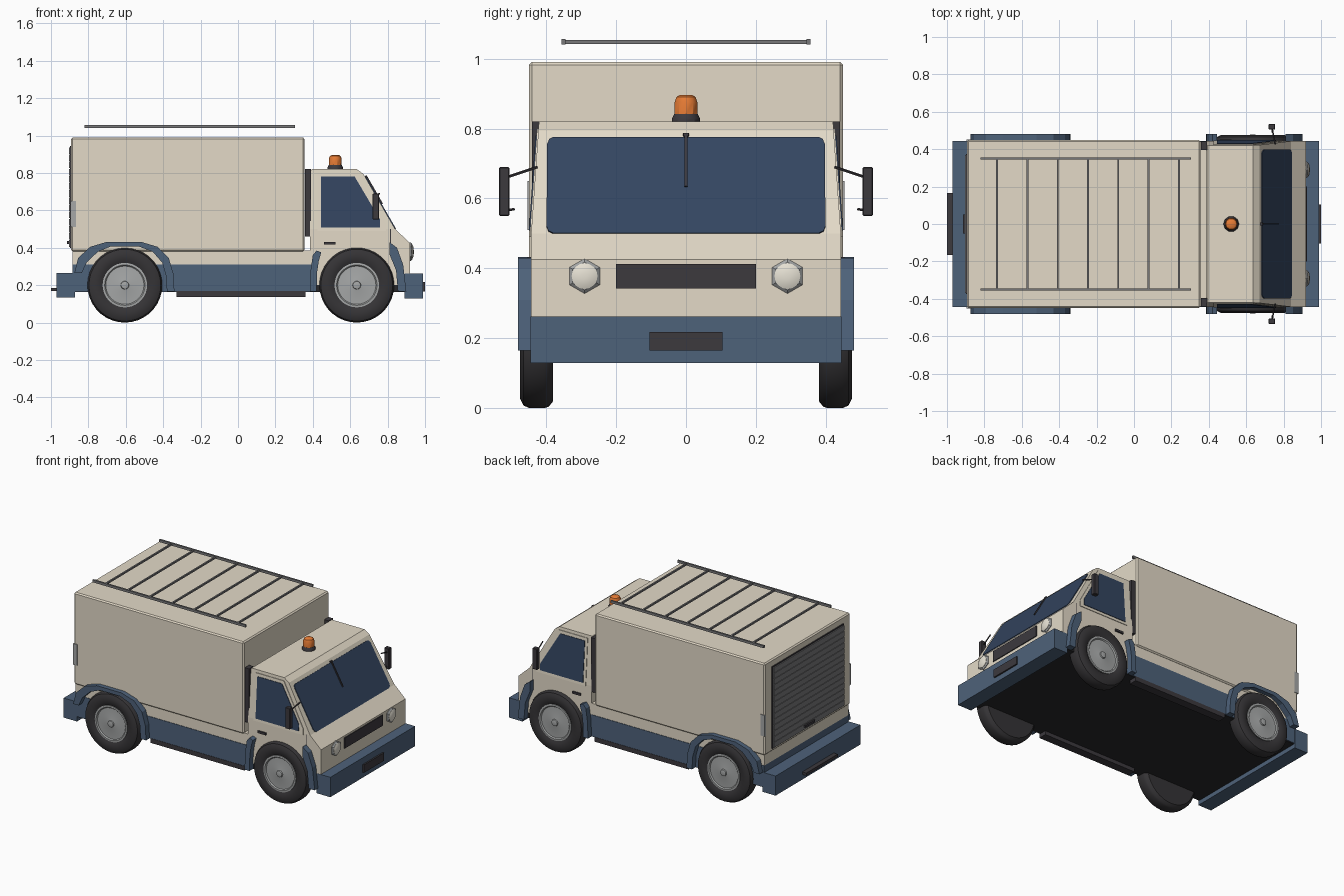
import bpy, bmesh, math
from mathutils import Vector

if "Cube" in bpy.data.objects:
    bpy.data.objects.remove(bpy.data.objects["Cube"])


def material(name, r, g, b):
    m = bpy.data.materials.new(name)
    m.diffuse_color = (r, g, b, 1)
    m.use_nodes = True
    m.node_tree.nodes["Principled BSDF"].inputs["Base Color"].default_value = m.diffuse_color
    return m


BEIGE = material("beige paint", 0.77, 0.70, 0.575)
BLUE = material("blue trim", 0.076, 0.122, 0.195)
GLASS = material("dark blue glass", 0.034, 0.06, 0.118)
DARK = material("dark plastic", 0.045, 0.041, 0.048)
TYRE = material("tyre rubber", 0.036, 0.034, 0.037)
GREY = material("grey metal", 0.38, 0.39, 0.39)
SLATE = material("shutter grey", 0.19, 0.19, 0.195)
ORANGE = material("orange lens", 0.8, 0.2, 0.035)
LAMP = material("lamp cream", 0.82, 0.78, 0.68)
BLACK = material("underside black", 0.022, 0.022, 0.024)


def finish(name, bm, mat, smooth=False):
    bmesh.ops.recalc_face_normals(bm, faces=bm.faces)
    me = bpy.data.meshes.new(name)
    bm.to_mesh(me)
    bm.free()
    ob = bpy.data.objects.new(name, me)
    bpy.context.collection.objects.link(ob)
    me.materials.append(mat)
    if smooth:
        bpy.context.view_layer.objects.active = ob
        ob.select_set(True)
        bpy.ops.object.shade_smooth_by_angle(angle=math.radians(35))
        ob.select_set(False)
    return ob


def box(name, mat, x, y, z, bevel=0):
    """Box from (min, max) pairs."""
    bm = bmesh.new()
    bmesh.ops.create_cube(bm, size=1)
    for v in bm.verts:
        v.co = Vector([(a + b) / 2 + c * (b - a) for (a, b), c in zip((x, y, z), v.co)])
    if bevel:
        bmesh.ops.bevel(bm, geom=bm.edges[:], offset=bevel, segments=1, profile=0.5, affect='EDGES')
    return finish(name, bm, mat)


def prism(name, mat, pts, offset):
    """Flat polygon pushed along an offset."""
    bm = bmesh.new()
    a = [bm.verts.new(p) for p in pts]
    b = [bm.verts.new(Vector(p) + Vector(offset)) for p in pts]
    n = len(pts)
    bm.faces.new(a)
    bm.faces.new(b)
    for i in range(n):
        bm.faces.new((a[i], a[(i + 1) % n], b[(i + 1) % n], b[i]))
    return finish(name, bm, mat)


def lathe(name, mat, profile, centre, axis, n=32):
    """Revolve (radius, distance) points about an axis, capping both ends."""
    axis = Vector(axis)
    turn = Vector((0, 0, 1)).rotation_difference(axis).to_matrix()
    bm = bmesh.new()
    rings = []
    for r, d in profile:
        rings.append([bm.verts.new(Vector(centre) + turn @ Vector(
            (r * math.cos(k * math.tau / n), r * math.sin(k * math.tau / n), d))) for k in range(n)])
    for p, q in zip(rings, rings[1:]):
        for k in range(n):
            bm.faces.new((p[k], p[(k + 1) % n], q[(k + 1) % n], q[k]))
    bm.faces.new(rings[0])
    bm.faces.new(rings[-1])
    return finish(name, bm, mat, True)


# Cargo body and lower skirt
box("cargo_box", BEIGE, (-0.892, 0.355), (-0.449, 0.449), (0.38, 0.99), 0.008)
box("cargo_base", BEIGE, (-0.885, 0.395), (-0.44, 0.44), (0.30, 0.385))
box("side_skirt", BLUE, (-0.885, 0.40), (-0.443, 0.443), (0.167, 0.31))
box("underside", BLACK, (-0.875, 0.895), (-0.438, 0.438), (0.163, 0.21))


# Cab: profile whose upper half leans inward
def half_width(z):
    return 0.443 - max(0, z - 0.5) * 0.07


lower = [(0.385, 0.2), (0.385, 0.5), (0.84, 0.5), (0.92, 0.425), (0.92, 0.2)]
upper = [(0.385, 0.5), (0.385, 0.81), (0.395, 0.82), (0.635, 0.82), (0.67, 0.795), (0.84, 0.5)]
bm = bmesh.new()
vert = {(p, s): bm.verts.new((p[0], s * half_width(p[1]), p[1])) for p in set(lower + upper) for s in (1, -1)}
for poly in (lower, upper):
    for s in (1, -1):
        bm.faces.new([vert[p, s] for p in poly])
outline = upper + lower[3:] + lower[:1]
for p, q in zip(outline, outline[1:] + outline[:1]):
    bm.faces.new((vert[p, 1], vert[q, 1], vert[q, -1], vert[p, -1]))
finish("cab", bm, BEIGE)


# Windscreen with clipped corners, lying on the sloped front
def on_screen(y, z):
    return (0.67 + (0.795 - z) * 0.17 / 0.295, y, z)


def screen(name, mat, w, z0, z1, c, lift):
    pts = [(-w + c, z0), (w - c, z0), (w - c * .3, z0 + c * .3), (w, z0 + c), (w - 0.002, z1 - c),
           (w - c * .3 - 0.002, z1 - c * .3), (w - c, z1), (-w + c, z1), (-w + c * .3 + 0.002, z1 - c * .3),
           (-w + 0.002, z1 - c), (-w, z0 + c), (-w + c * .3, z0 + c * .3)]
    n = Vector((0.295, 0, 0.17)).normalized() * lift
    prism(name, mat, [on_screen(*p) for p in pts], n)


screen("windscreen", GLASS, 0.399, 0.499, 0.774, 0.02, 0.005)
prism("wiper", DARK, [on_screen(y, z) for y, z in ((-.004, .63), (.004, .63), (.004, .77), (.009, .782),
                                                   (-.009, .782), (-.004, .77))], (0.010, 0, 0.006))

# Side windows, handles, mirrors, fenders and sills, mirrored left to right
FRAME = [(0.425, 0.49), (0.425, 0.80), (0.635, 0.80), (0.79, 0.53), (0.79, 0.49)]
PANE = [(0.443, 0.508), (0.443, 0.78), (0.624, 0.78), (0.76, 0.55), (0.76, 0.508)]
REAR_ARCH = [(-.875, .265), (-.855, .345), (-.79, .405), (-.70, .432), (-.52, .432), (-.43, .405), (-.37, .345),
             (-.345, .26), (-.34, .165), (-.38, .165), (-.385, .25), (-.405, .32), (-.455, .378), (-.53, .407),
             (-.68, .407), (-.75, .378), (-.81, .32), (-.835, .265)]
FRONT_REAR_LEG = [(.385, .165), (.387, .27), (.40, .36), (.42, .385), (.445, .375), (.432, .33), (.423, .27),
                  (.42, .165)]
FRONT_LEG = [(.81, .43), (.85, .40), (.883, .31), (.90, .165), (.855, .165), (.845, .28), (.81, .365)]
for s, side in ((1, "left"), (-1, "right")):
    for nm, mat, poly, t in (("window_frame", BEIGE, FRAME, .006), ("side_window", GLASS, PANE, .009)):
        prism(f"{nm}_{side}", mat, [(x, s * (half_width(z) - .002), z) for x, z in poly], (0, s * t, 0))
    for nm, poly in (("rear_fender", REAR_ARCH), ("front_fender_back", FRONT_REAR_LEG),
                     ("front_fender_front", FRONT_LEG)):
        prism(f"{nm}_{side}", BLUE, [(x, s * .425, z) for x, z in poly], (0, s * .055, 0))

    def span(a, b):
        return tuple(sorted((s * a, s * b)))

    box(f"cab_side_seal_{side}", DARK, (0.358, 0.39), span(.395, .44), (.46, .82))
    box(f"door_handle_{side}", DARK, (0.46, 0.52), span(.44, .453), (.418, .432))
    box(f"door_seam_{side}", DARK, (0.814, 0.817), span(.44, .444), (.40, .50))
    box(f"sill_{side}", DARK, (-0.33, 0.36), span(.39, .445), (.138, .168))
    box(f"side_marker_{side}", GREY, (-0.895, -0.865), span(.44, .453), (.51, .65))
    box(f"mirror_{side}", DARK, (0.72, 0.755), span(.505, .535), (.55, .69), 0.003)
    for k, (z0, z1) in enumerate(((.69, .66), (.57, .565))):
        start, end = Vector((.755, s * .425, z0)), Vector((.738, s * .515, z1))
        if k == 1:
            start = Vector((.738, s * .49, z0))
        lathe(f"mirror_arm_{side}_{k}", DARK, [(.004, 0), (.004, (end - start).length)], start,
              (end - start).normalized(), 6)

    # Headlights
    lathe(f"headlight_rim_{side}", GREY, [(.05, -.01), (.05, .004), (.04, .012)], (.92, s * .29, .378), (1, 0, 0), 6)
    lathe(f"headlight_{side}", LAMP, [(.037, 0), (.037, .013), (.025, .018), (.008, .02)],
          (.92, s * .29, .378), (1, 0, 0), 16)

    # Wheels
    for end_name, x in (("rear", -0.605), ("front", 0.635)):
        lathe(f"{end_name}_tyre_{side}", TYRE,
              [(.05, .38), (.18, .38), (.195, .392), (.2, .405), (.2, .447), (.192, .465), (.172, .475),
               (.13, .473), (.117, .463), (.05, .455)], (x, 0, .2), (0, s, 0), 36)
        lathe(f"{end_name}_wheel_rim_{side}", GREY,
              [(.119, .45), (.119, .47), (.108, .471), (.102, .464), (.03, .466), (.022, .468), (.02, .476),
               (.012, .478)], (x, 0, .2), (0, s, 0), 36)

# Bumpers, grille, plate and rear step
box("front_bumper", BLUE, (0.89, 0.99), (-0.445, 0.445), (0.13, 0.262))
box("rear_bumper", BLUE, (-0.97, -0.872), (-0.445, 0.445), (0.135, 0.265))
box("grille", DARK, (0.915, 0.926), (-0.2, 0.2), (0.343, 0.413))
box("front_plate", DARK, (0.985, 1.0), (-0.105, 0.105), (0.165, 0.218))
box("rear_step", DARK, (-1.0, -0.965), (-0.165, 0.165), (0.168, 0.186))

# Rear roller shutter
box("shutter_frame", DARK, (-0.897, -0.885), (-0.375, 0.375), (0.4, 0.945))
SLATS = 14
step = 0.535 / SLATS
for i in range(SLATS):
    z = 0.405 + i * step
    box(f"shutter_slat_{i}", SLATE, (-0.904, -0.89), (-0.37, 0.37), (z, z + step - 0.003))
box("shutter_handle", DARK, (-0.914, -0.9), (-0.05, 0.05), (0.42, 0.435))

# Roof rack
for s in (1, -1):
    box("rack_rail", SLATE, (-0.82, 0.305), (s * .35 - .006, s * .35 + .006), (1.04, 1.056))
for i in range(7):
    x = -0.732 + i * 0.162
    box(f"rack_bar_{i}", SLATE, (x - .005, x + .005), (-0.35, 0.35), (1.042, 1.053))

# Warning beacon
lathe("beacon_base", DARK, [(.042, 0), (.042, .01), (.035, .023)], (0.52, 0, 0.819), (0, 0, 1), 10)
lathe("beacon_lens", ORANGE, [(.034, 0), (.034, .036), (.029, .05), (.019, .056)], (0.52, 0, 0.84), (0, 0, 1), 10)
